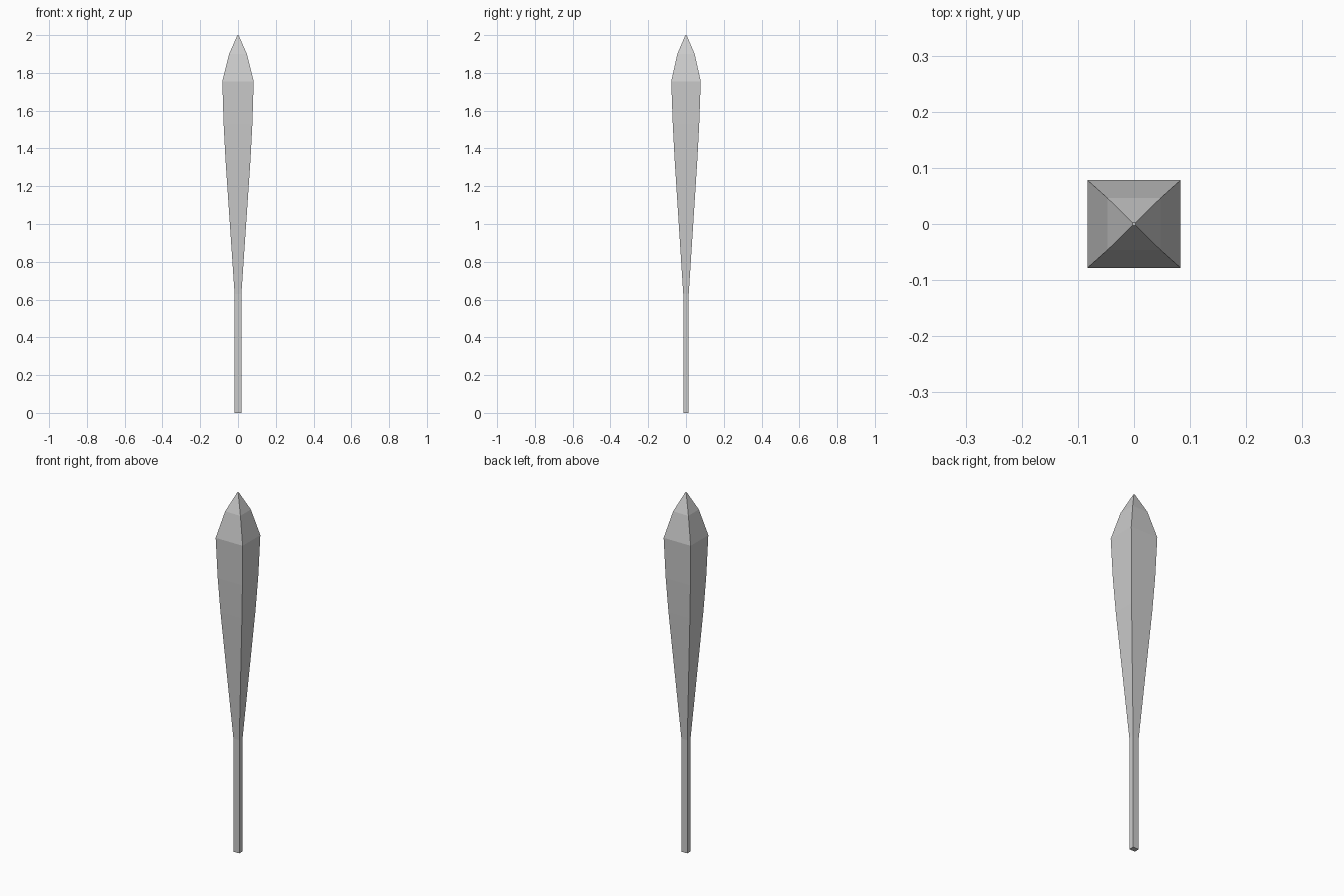
import bpy, bmesh

if "Cube" in bpy.data.objects:
    bpy.data.objects.remove(bpy.data.objects["Cube"])


def loft(name, rings, cap_bottom=False, cap_top=False):
    """Four-sided loft through rectangular rings given as (z, half x, half y)."""
    bm = bmesh.new()
    loops = [[bm.verts.new((sx * hx, sy * hy, z))
              for sx, sy in ((-1, -1), (1, -1), (1, 1), (-1, 1))]
             for z, hx, hy in rings]
    for a, b in zip(loops, loops[1:]):
        for i in range(4):
            j = (i + 1) % 4
            bm.faces.new((a[i], a[j], b[j], b[i]))
    if cap_bottom:
        bm.faces.new(loops[0][::-1])
    if cap_top:
        bm.faces.new(loops[-1])
    mesh = bpy.data.meshes.new(name)
    bm.to_mesh(mesh)
    bm.free()
    obj = bpy.data.objects.new(name, mesh)
    bpy.context.collection.objects.link(obj)
    return obj


# Thin straight stem, closed underneath
loft("stem", [(0, 0.018, 0.0145), (0.63, 0.018, 0.0145)], cap_bottom=True)

# Head: flares upward, then closes to a small blunt point
loft("head", [
    (0.63, 0.018, 0.0145),
    (1.34, 0.066, 0.060),
    (1.53, 0.076, 0.070),
    (1.755, 0.083, 0.078),
    (1.90, 0.047, 0.046),
    (2.00, 0.003, 0.003),
], cap_top=True)
